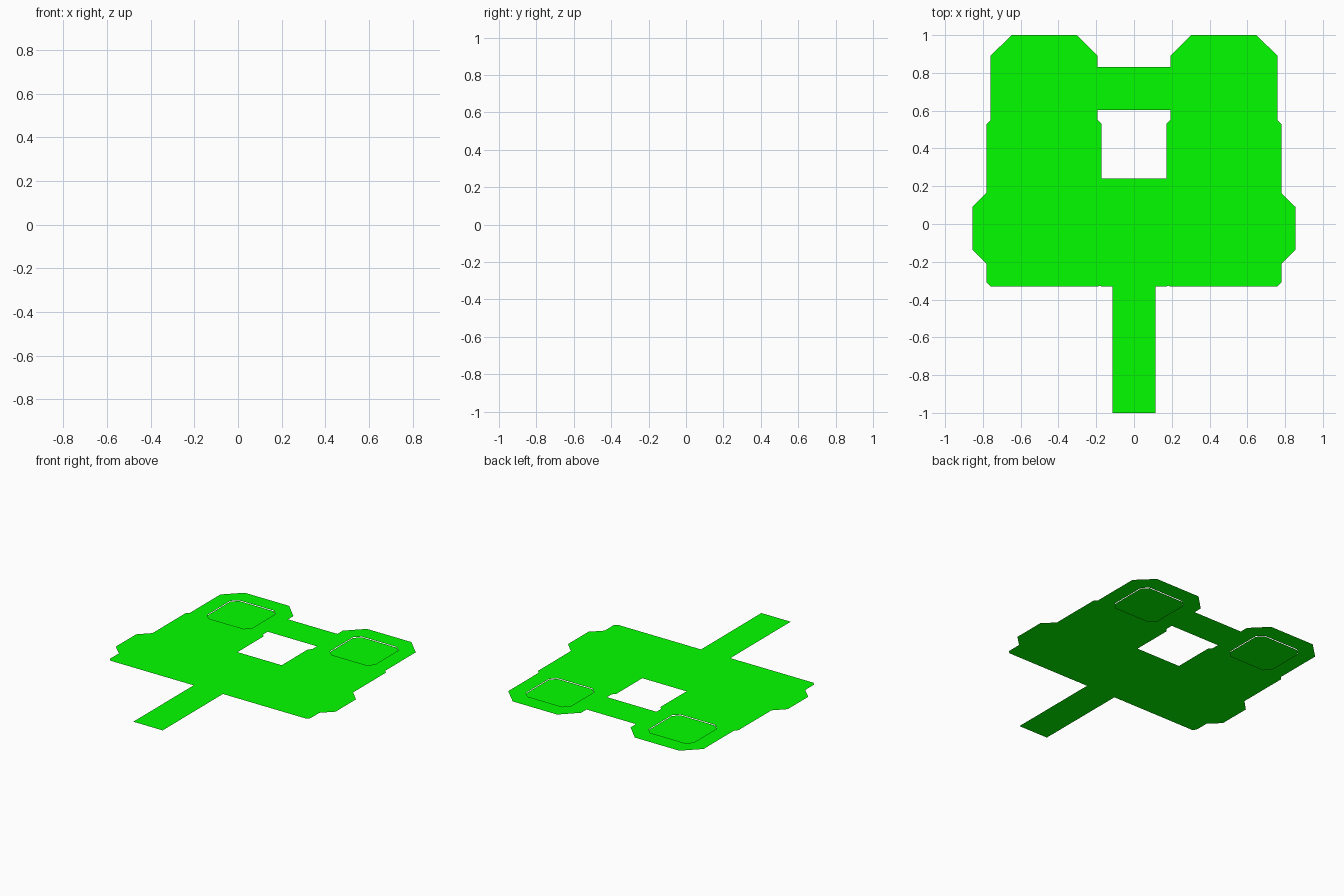
import bpy, bmesh

if "Cube" in bpy.data.objects:
    bpy.data.objects.remove(bpy.data.objects["Cube"])

SHEET_Z = 0.005   # body sheet floats just above the two inset pads

green = bpy.data.materials.new("green")
green.diffuse_color = (0.001, 1.0, 0.0, 1)
green.use_nodes = True
green.node_tree.nodes["Principled BSDF"].inputs["Base Color"].default_value = green.diffuse_color


def mirrored(half):
    """Close a right-hand profile by mirroring it across x = 0."""
    return half + [(-x, y) for x, y in reversed(half)]


def octagon(cx, cy, w, d, c):
    """Rectangle with cut corners, counter-clockwise."""
    x, y = w / 2, d / 2
    pts = [(x, c - y), (x, y - c), (x - c, y), (c - x, y),
           (-x, y - c), (-x, c - y), (c - x, -y), (x - c, -y)]
    return [(cx + px, cy + py) for px, py in pts]


def flat_sheet(name, loops, z):
    """Fill an outline; further loops become holes."""
    bm = bmesh.new()
    for pts in loops:
        vs = [bm.verts.new((x, y, z)) for x, y in pts]
        for a, b in zip(vs, vs[1:] + vs[:1]):
            bm.edges.new((a, b))
    bmesh.ops.triangle_fill(bm, use_beauty=True, edges=bm.edges[:], normal=(0, 0, 1))
    for f in bm.faces:
        f.normal_update()
        if f.normal.z < 0:
            f.normal_flip()
    me = bpy.data.meshes.new(name)
    bm.to_mesh(me)
    bm.free()
    me.materials.append(green)
    ob = bpy.data.objects.new(name, me)
    bpy.context.collection.objects.link(ob)
    return ob


# Outer silhouette, right half from stem tip to upper bridge
outline = mirrored([
    (0.114, -1), (0.114, -0.33), (0.175, -0.33), (0.182, -0.326), (0.19, -0.33),
    (0.76, -0.33), (0.78, -0.31), (0.78, -0.21), (0.855, -0.137),
    (0.855, 0.09), (0.78, 0.165), (0.78, 0.53), (0.76, 0.55),
    (0.76, 0.89), (0.648, 1), (0.302, 1), (0.192, 0.89), (0.192, 0.83)])

# Window between the two arms
window = mirrored([(0.172, 0.24), (0.172, 0.53), (0.192, 0.55), (0.192, 0.603)])

# Inset pads and their matching openings
pads = {side: octagon(s * 0.478, 0.718, 0.35, 0.337, 0.04)
        for side, s in (("left", -1), ("right", 1))}

flat_sheet("body_sheet", [outline, window, *pads.values()], SHEET_Z)
for side, pts in pads.items():
    flat_sheet(side + "_pad", [pts], 0)
